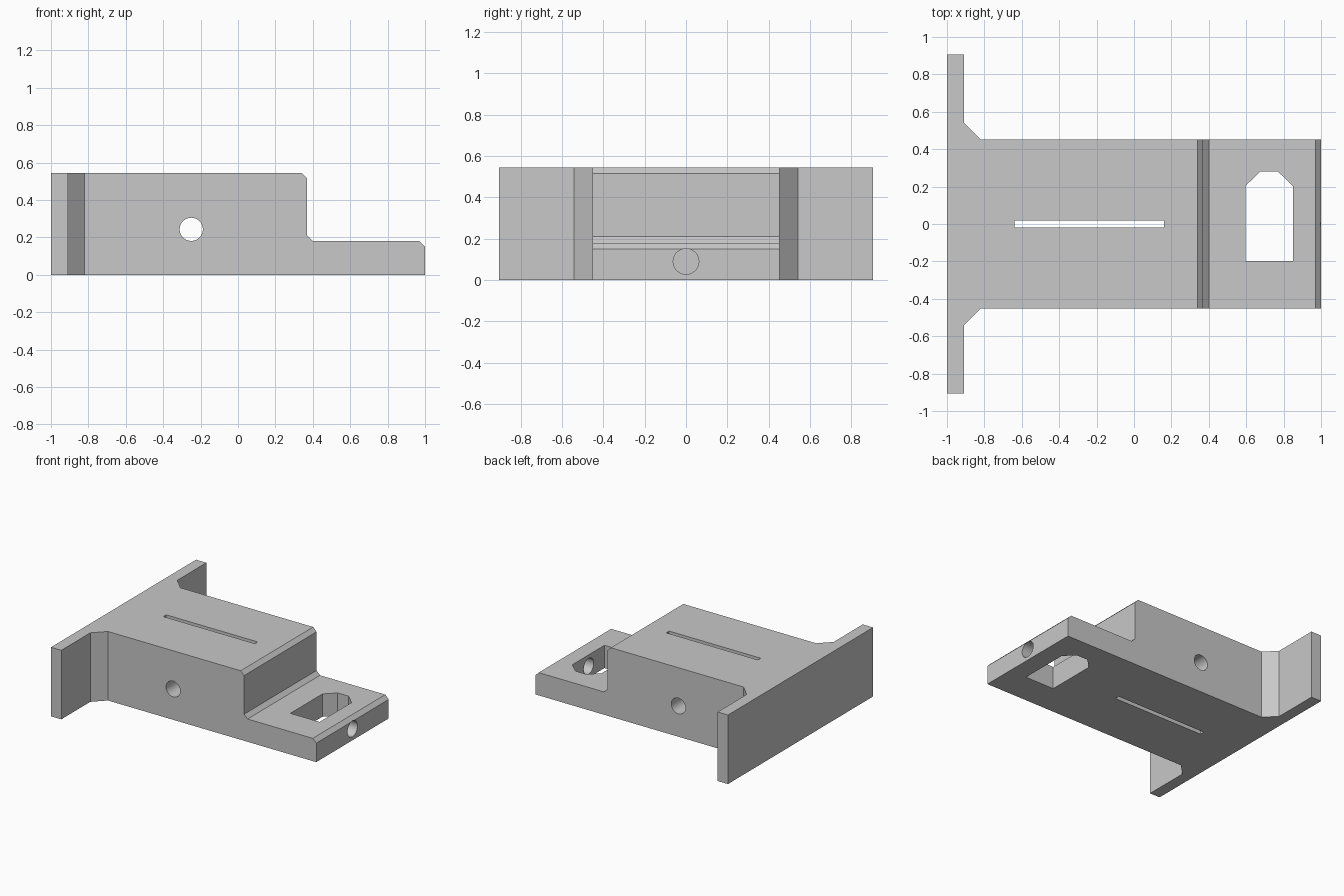
import bpy, bmesh, math
from mathutils import Vector

if "Cube" in bpy.data.objects:
    bpy.data.objects.remove(bpy.data.objects["Cube"])

grey = bpy.data.materials.new("plain grey")
grey.diffuse_color = (0.58, 0.58, 0.58, 1)
grey.use_nodes = True
grey.node_tree.nodes["Principled BSDF"].inputs["Base Color"].default_value = grey.diffuse_color


def prism(name, points, to_3d, direction):
    """Extrude a flat outline along a direction into a closed solid."""
    bm = bmesh.new()
    face = bm.faces.new([bm.verts.new(to_3d(a, b)) for a, b in points])
    ext = bmesh.ops.extrude_face_region(bm, geom=[face])
    moved = [g for g in ext["geom"] if isinstance(g, bmesh.types.BMVert)]
    bmesh.ops.translate(bm, verts=moved, vec=Vector(direction))
    bmesh.ops.recalc_face_normals(bm, faces=bm.faces)
    mesh = bpy.data.meshes.new(name)
    bm.to_mesh(mesh)
    bm.free()
    mesh.materials.append(grey)
    obj = bpy.data.objects.new(name, mesh)
    bpy.context.collection.objects.link(obj)
    return obj


def circle(a, b, r, n=48):
    return [(a + r * math.cos(2 * math.pi * i / n),
             b + r * math.sin(2 * math.pi * i / n)) for i in range(n)]


def along_y(points, name):
    return prism(name, points, lambda x, z: (x, -1, z), (0, 2, 0))


def along_z(points, name):
    return prism(name, points, lambda x, y: (x, y, -0.2), (0, 0, 1))


def combine(target, tool, operation):
    """Apply a boolean and discard the tool solid."""
    mod = target.modifiers.new("cut", "BOOLEAN")
    mod.operation, mod.solver, mod.object = operation, "EXACT", tool
    bpy.context.view_layer.objects.active = target
    bpy.ops.object.modifier_apply(modifier=mod.name)
    bpy.data.objects.remove(tool)


# stepped side profile with chamfered step edges
bracket = along_y([(-1, 0), (1, 0), (1, 0.15), (0.97, 0.18), (0.4, 0.18),
                   (0.37, 0.21), (0.37, 0.515), (0.34, 0.545), (-1, 0.545)],
                  "stepped_bracket")

# plan outline: end flange, angled gussets and body
half = [(1.2, 0.452), (-0.82, 0.452), (-0.91, 0.543), (-0.91, 0.905), (-1.2, 0.905)]
plan = along_z(half + [(x, -y) for x, y in reversed(half)], "plan_outline")
combine(bracket, plan, "INTERSECT")

# window through the low step, with clipped corners at the back
window = along_z([(0.595, -0.197), (0.85, -0.197), (0.85, 0.203),
                  (0.77, 0.28), (0.675, 0.28), (0.595, 0.203)], "window_cutter")
combine(bracket, window, "DIFFERENCE")

# long slot through the body
slot = along_z([(-0.64, -0.018), (0.16, -0.018), (0.16, 0.018), (-0.64, 0.018)],
               "slot_cutter")
combine(bracket, slot, "DIFFERENCE")

# cross hole through the body
combine(bracket, along_y(circle(-0.25, 0.243, 0.062), "cross_hole_cutter"), "DIFFERENCE")

# end hole running into the window
end_hole = prism("end_hole_cutter", circle(0, 0.09, 0.062),
                 lambda y, z: (0.75, y, z), (0.5, 0, 0))
combine(bracket, end_hole, "DIFFERENCE")

# smooth hole walls, crisp edges elsewhere
bpy.ops.object.select_all(action="DESELECT")
bracket.select_set(True)
bpy.context.view_layer.objects.active = bracket
bpy.ops.object.shade_smooth_by_angle(angle=math.radians(25))
